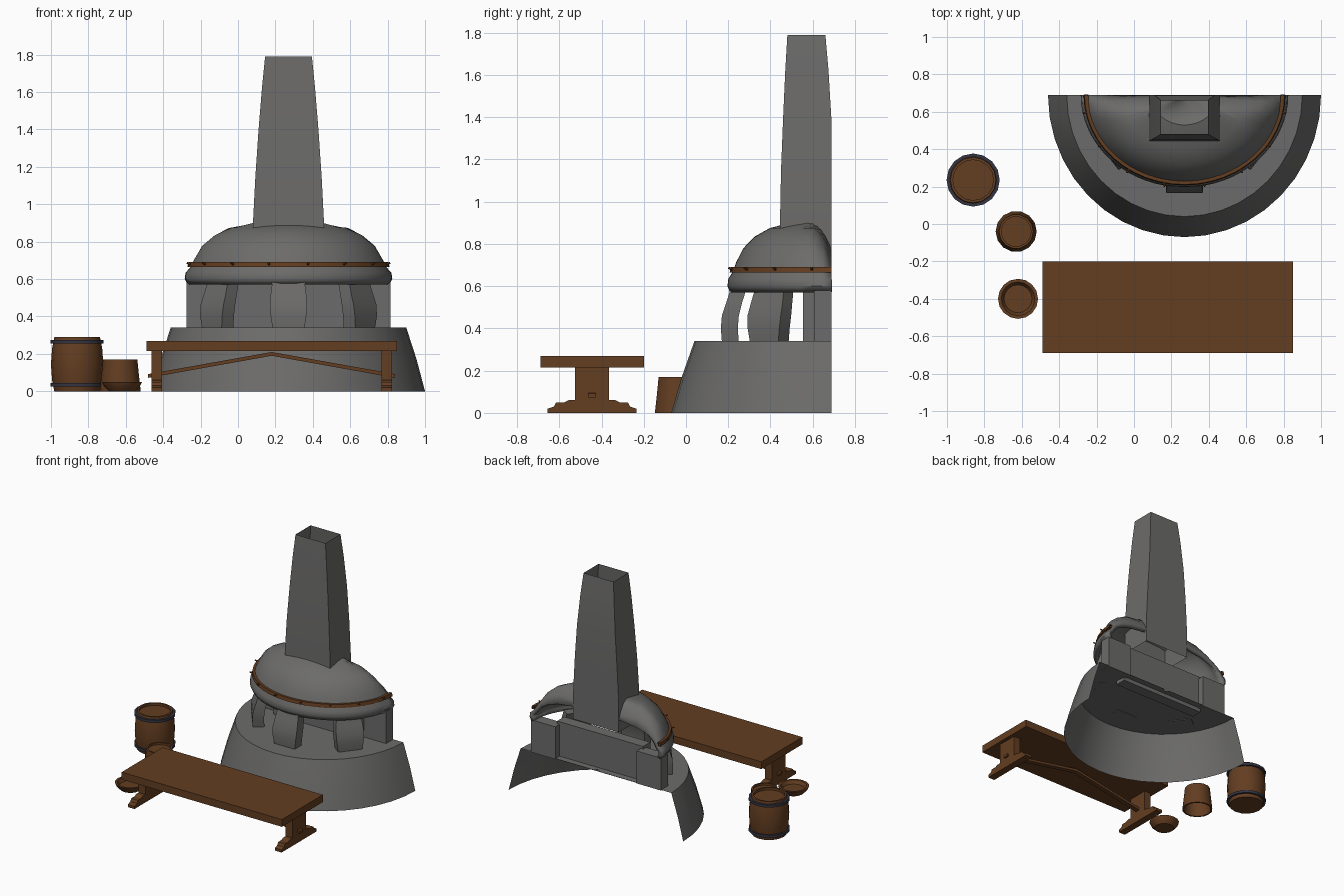
import bpy, bmesh
from math import sin, cos, pi
from mathutils import Matrix, Vector

if "Cube" in bpy.data.objects:
    bpy.data.objects.remove(bpy.data.objects["Cube"])


def material(name, rgb):
    m = bpy.data.materials.new(name)
    m.use_nodes = True
    m.diffuse_color = (*rgb, 1)
    m.node_tree.nodes["Principled BSDF"].inputs["Base Color"].default_value = (*rgb, 1)
    return m


STONE = material("grey stone", (0.15, 0.148, 0.145))
WOOD = material("brown wood", (0.125, 0.047, 0.015))
IRON = material("dark iron", (0.035, 0.035, 0.055))
CX, BACK = 0.27, 0.69


def finish(name, bm, mat, smooth=True, fix=True):
    if fix:
        bmesh.ops.recalc_face_normals(bm, faces=bm.faces)
    me = bpy.data.meshes.new(name)
    bm.to_mesh(me)
    bm.free()
    me.materials.append(mat)
    ob = bpy.data.objects.new(name, me)
    bpy.context.collection.objects.link(ob)
    if smooth:
        bpy.ops.object.select_all(action='DESELECT')
        ob.select_set(True)
        bpy.context.view_layer.objects.active = ob
        bpy.ops.object.shade_smooth_by_angle(angle=0.6)
    return ob


def sweep(name, rings, mat, closed=False, caps=False, smooth=True, fix=True):
    """Bridge a list of equally long point rings."""
    bm = bmesh.new()
    rows = [[bm.verts.new(p) for p in ring] for ring in rings]
    n = len(rows[0])
    for a, b in zip(rows, rows[1:]):
        for i in range(n if closed else n - 1):
            j = (i + 1) % n
            bm.faces.new((a[i], a[j], b[j], b[i]))
    if caps:
        bm.faces.new(rows[0][::-1])
        bm.faces.new(rows[-1])
    return finish(name, bm, mat, smooth, fix)


def half_ring(rx, ry, z, n=20):
    """Half ellipse opening towards the back."""
    return [(CX + rx * cos(pi + pi * i / n), BACK + ry * sin(pi + pi * i / n), z)
            for i in range(n + 1)]


def rect(x0, x1, y0, y1, z):
    return [(x0, y0, z), (x1, y0, z), (x1, y1, z), (x0, y1, z)]


def box(name, x0, x1, y0, y1, z0, z1, mat):
    return sweep(name, [rect(x0, x1, y0, y1, z) for z in (z0, z1)], mat, True, True, False)


def lathe(name, cx, cy, profile, mat, n=14, caps=False):
    rings = [[(cx + r * cos(2 * pi * i / n), cy + r * sin(2 * pi * i / n), z)
              for i in range(n)] for r, z in profile]
    return sweep(name, rings, mat, True, caps, fix=False)


# Oven base: sloping skirt, then the ledge it carries
sweep("oven_base", [half_ring(0.73, 0.76, 0), half_ring(0.685, 0.71, 0.17),
                    half_ring(0.63, 0.65, 0.34), half_ring(0.3, 0.3, 0.34),
                    half_ring(0.02, 0.02, 0.34)], STONE, fix=False)

# Domed hood: shell whose crest rolls down at the back
dome = [(0.54, 0.57), (0.555, 0.60), (0.55, 0.635), (0.525, 0.67), (0.51, 0.71), (0.47, 0.78),
        (0.41, 0.835), (0.33, 0.875), (0.18, 0.91), (0.02, 0.918)]


def roll(p):
    x, y, z = p
    f = max(0, (y - 0.6) / 0.09)
    return (x, y, z - 0.14 * f ** 1.6 * max(0, (z - 0.64) / 0.28))


hood = sweep("oven_hood", [[roll(p) for p in half_ring(r, r * 0.89, z, 32)] for r, z in dome],
             STONE, fix=False)
shell = hood.modifiers.new("shell", 'SOLIDIFY')
shell.thickness = 0.03
shell.offset = -1

# Wooden band around the hood, held by pegs
sweep("hood_band", [half_ring(r, r * 0.895, z, 24) for r, z in
                    [(0.52, 0.665), (0.54, 0.665), (0.535, 0.69), (0.515, 0.69), (0.52, 0.665)]],
      WOOD)
for i in range(8):
    a = pi + pi * (i + 0.5) / 8
    bm = bmesh.new()
    aim = Vector((cos(a), sin(a), 0.35)).to_track_quat('Z', 'Y').to_matrix().to_4x4()
    spot = Matrix.Translation((CX + 0.535 * cos(a), BACK + 0.48 * sin(a), 0.68))
    bmesh.ops.create_cone(bm, cap_ends=True, segments=6, radius1=0.008, radius2=0.005,
                          depth=0.04, matrix=spot @ aim)
    finish("band_peg", bm, WOOD, False)

# Bowed pillars round the oven mouth
for a in (218, 270, 322):
    a = a * pi / 180
    out, side = Vector((cos(a), sin(a), 0)), Vector((-sin(a), cos(a), 0))
    rings = []
    for z, r0, r1, w in [(0.335, 0.44, 0.52, 0.085), (0.40, 0.445, 0.525, 0.095),
                         (0.46, 0.44, 0.52, 0.1), (0.52, 0.425, 0.5, 0.095),
                         (0.60, 0.40, 0.475, 0.085)]:
        c = Vector((CX, BACK, z))
        rings.append([c + out * r0 - side * w, c + out * r1 - side * w,
                      c + out * r1 + side * w, c + out * r0 + side * w])
    sweep("oven_pillar", rings, STONE, True, True)

# Rear wall and its end blocks
box("rear_wall", CX - 0.36, CX + 0.36, 0.555, 0.64, 0.31, 0.6, STONE)
for s in (-1, 1):
    xs = sorted((CX + s * 0.34, CX + s * 0.545))
    box("rear_end_block", *xs, 0.605, BACK, 0.335, 0.58, STONE)

# Tapered open chimney
sweep("chimney", [rect(CX - w, CX + w, y0, y1, z) for w, y0, y1, z in
                  [(0.19, 0.445, 0.69, 0.68), (0.19, 0.445, 0.69, 0.9),
                   (0.177, 0.45, 0.69, 1.15), (0.16, 0.46, 0.688, 1.4),
                   (0.142, 0.47, 0.675, 1.62), (0.125, 0.48, 0.66, 1.79)]],
      STONE, True, fix=False)

# Trestle table
TX, TY = 0.18, -0.445
box("table_top", -0.49, 0.85, -0.69, -0.2, 0.215, 0.27, WOOD)
foot = [(0.21, 0), (0.21, 0.02), (0.18, 0.03), (0.17, 0.05), (0.13, 0.05), (0.11, 0.06)]
outline = [(-y, z) for y, z in foot] + [(y, z) for y, z in foot[::-1]]
for s in (-1, 1):
    x = TX + s * 0.615
    box("table_leg", x - 0.028, x + 0.028, TY - 0.08, TY + 0.08, 0.05, 0.216, WOOD)
    sweep("table_foot", [[(x + d, TY + y, z) for y, z in outline] for d in (-0.028, 0.028)],
          WOOD, True, True, False)
    brace = [rect(0, 0, TY - 0.018, TY + 0.018, 0)] * 2
    ends = [(TX, 0.2), (TX + s * 0.66, 0.082)]
    sweep("table_brace", [[(bx, TY - 0.018, bz - 0.01), (bx, TY + 0.018, bz - 0.01),
                           (bx, TY + 0.018, bz + 0.01), (bx, TY - 0.018, bz + 0.01)]
                          for bx, bz in ends], WOOD, True, True, False)

# Barrel with recessed lid and iron hoops
BX, BY = -0.86, 0.235
lathe("barrel", BX, BY, [(0.122, 0), (0.134, 0.06), (0.14, 0.145), (0.134, 0.23),
                         (0.122, 0.29), (0.108, 0.29), (0.108, 0.272)], WOOD, 16, True)
for z in (0.035, 0.265):
    lathe("barrel_hoop", BX, BY, [(0.12, z - 0.01), (0.142, z - 0.01), (0.142, z + 0.01),
                                  (0.12, z + 0.01), (0.12, z - 0.01)], IRON, 16)

# Upturned bucket, open below, with a split lid
lathe("bucket", -0.63, -0.04, [(0.098, 0.0), (0.11, 0.0), (0.1, 0.09), (0.092, 0.17),
                               (0.08, 0.17), (0.08, 0.15), (0.098, 0.0)], WOOD)
bm = bmesh.new()
bmesh.ops.create_circle(bm, cap_ends=True, segments=14, radius=0.083,
                        matrix=Matrix.Translation((-0.63, -0.04, 0.155)))
bmesh.ops.reverse_faces(bm, faces=bm.faces)
finish("bucket_lid", bm, WOOD, False, False)

# Shallow bowl
lathe("bowl", -0.62, -0.4, [(0.07, 0), (0.095, 0.025), (0.107, 0.05), (0.09, 0.05),
                            (0.075, 0.025)], WOOD, 16, True)
